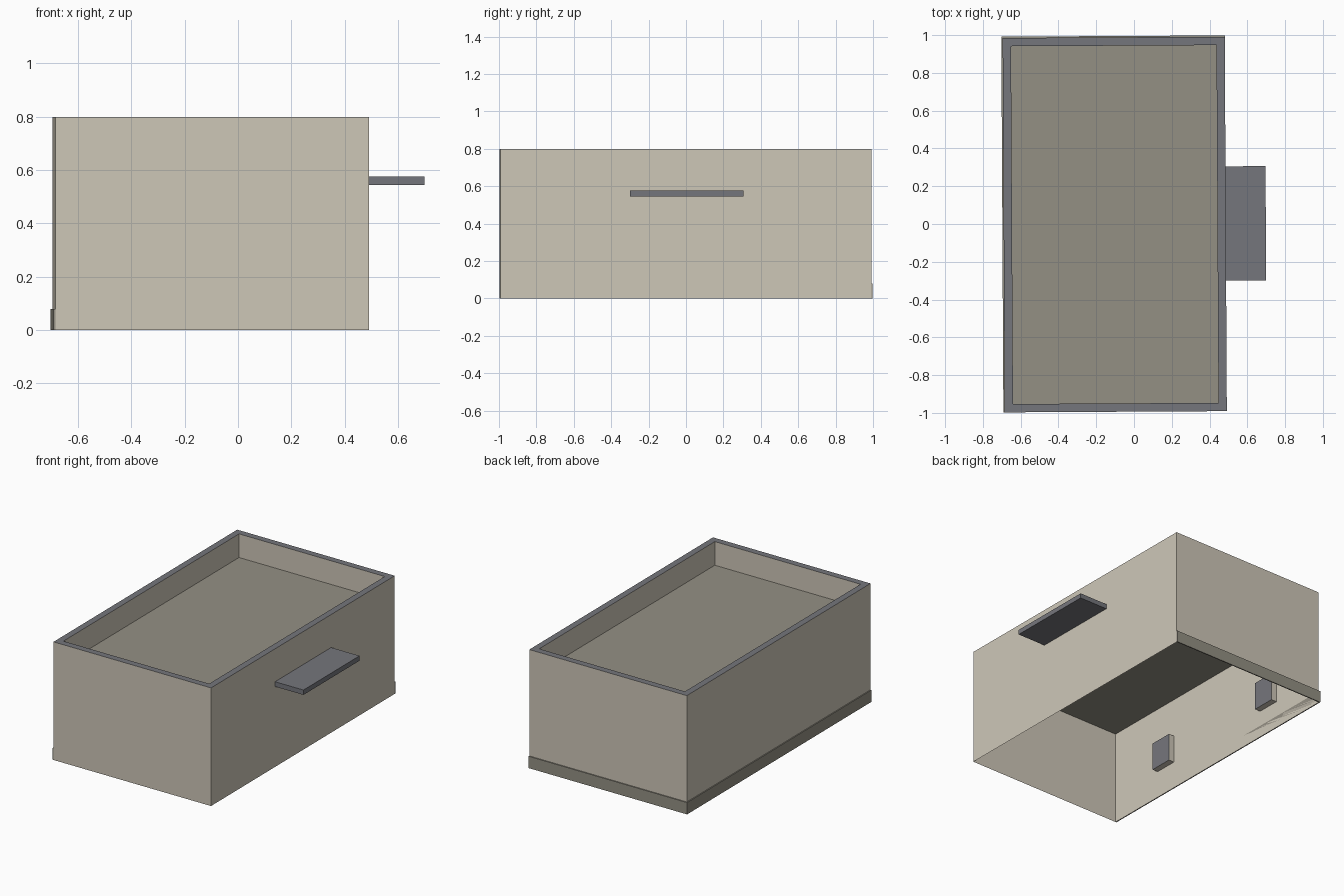
import bpy, bmesh, math
from mathutils import Matrix

if "Cube" in bpy.data.objects:
    bpy.data.objects.remove(bpy.data.objects["Cube"])

HX, HY, H = 0.588, 0.991, 0.80      # half width, half length, wall height
RIM, FLOOR_Z = 0.044, 0.64          # parapet thickness, roof level
PLACE = Matrix.Translation((-0.102, -0.003, 0)) @ Matrix.Rotation(0.0055, 4, 'Z')


def linear(c):
    c /= 255
    return c / 12.92 if c <= 0.04045 else ((c + 0.055) / 1.055) ** 2.4


def material(name, r, g, b):
    m = bpy.data.materials.new(name)
    m.diffuse_color = (linear(r), linear(g), linear(b), 1)
    m.use_nodes = True
    m.node_tree.nodes["Principled BSDF"].inputs["Base Color"].default_value = m.diffuse_color
    return m


beige = material("beige_wall", 206, 199, 184)
taupe = material("taupe_roof", 148, 144, 132)
grey = material("slate_grey", 117, 118, 124)


def finish(name, bm, mats):
    mesh = bpy.data.meshes.new(name)
    bm.to_mesh(mesh)
    bm.free()
    for m in mats:
        mesh.materials.append(m)
    ob = bpy.data.objects.new(name, mesh)
    ob.matrix_world = PLACE
    bpy.context.collection.objects.link(ob)
    return ob


def box(name, lo, hi, mats, rule=None):
    bm = bmesh.new()
    bmesh.ops.create_cube(bm, size=1)
    for v in bm.verts:
        v.co = [(l + h) / 2 + c * (h - l) for l, h, c in zip(lo, hi, v.co)]
    if rule:
        bm.normal_update()
        for f in bm.faces:
            f.material_index = rule(f)
    return finish(name, bm, mats)


def ring(bm, inset, z):
    x, y = HX - inset, HY - inset
    return [bm.verts.new(p) for p in ((-x, -y, z), (x, -y, z), (x, y, z), (-x, y, z))]


# Hollow shell: outer walls, flat parapet cap, inner parapet faces
bm = bmesh.new()
rings = [ring(bm, 0, 0), ring(bm, 0, H), ring(bm, RIM, H), ring(bm, RIM, FLOOR_Z)]
for k in range(3):
    a, b = rings[k], rings[k + 1]
    for i in range(4):
        j = (i + 1) % 4
        f = bm.faces.new((a[i], a[j], b[j], b[i]))
        f.material_index = 1 if k == 1 else 0
finish("walls_and_parapet", bm, [beige, grey])

# Roof deck sheet
bm = bmesh.new()
bm.faces.new(ring(bm, 0, FLOOR_Z))
finish("roof_deck", bm, [taupe])

# Canopy over the right side
box("canopy", (HX, -0.30, 0.544), (0.80, 0.305, 0.577), [grey])

# Base strips along the back and left walls
T = 0.007
box("back_base_strip", (-HX - T, HY, 0), (HX, HY + T, 0.08), [taupe])
box("left_base_strip", (-HX - T, -HY, 0), (-HX, HY, 0.08), [taupe])

# Two window boxes on the inside of the left wall, with grey panes
for name, y in (("front_window_box", -0.5), ("rear_window_box", 0.5)):
    box(name, (-HX + 0.001, y - 0.08, 0.185), (-HX + 0.042, y + 0.08, 0.375),
        [beige, grey], lambda f: 1 if f.normal.x > 0.5 else 0)
